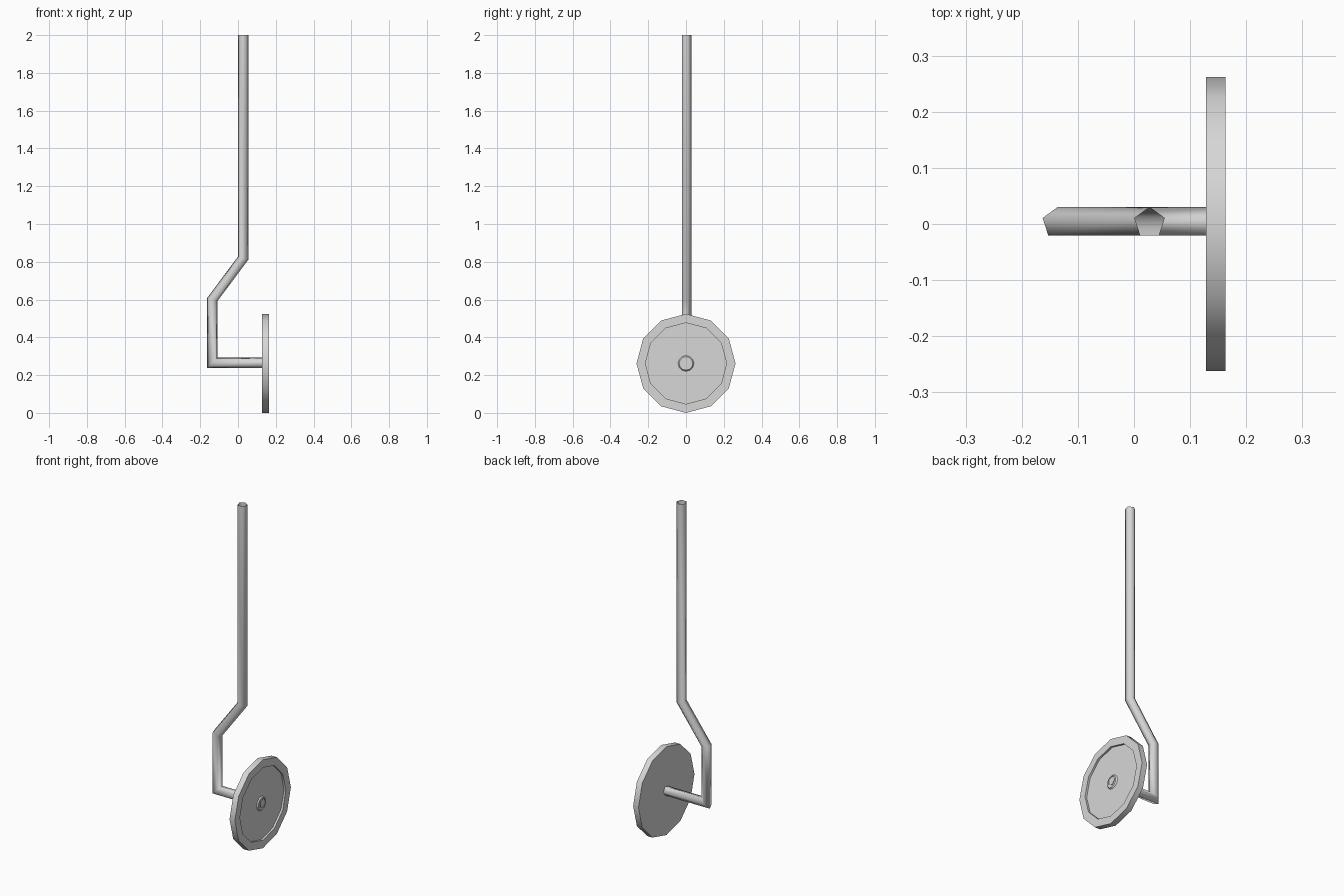
import bpy, bmesh, math
from mathutils import Vector

cube = bpy.data.objects.get("Cube")
if cube:
    bpy.data.objects.remove(cube, do_unlink=True)

grey = bpy.data.materials.new("plain_grey")
grey.use_nodes = True
grey.diffuse_color = (0.68, 0.68, 0.68, 1)
grey.node_tree.nodes["Principled BSDF"].inputs["Base Color"].default_value = grey.diffuse_color


def finish(name, bm, angle):
    """Turn the bmesh into a shaded object."""
    bmesh.ops.remove_doubles(bm, verts=bm.verts, dist=1e-5)
    bmesh.ops.recalc_face_normals(bm, faces=bm.faces)
    mesh = bpy.data.meshes.new(name)
    bm.to_mesh(mesh)
    bm.free()
    mesh.materials.append(grey)
    obj = bpy.data.objects.new(name, mesh)
    bpy.context.collection.objects.link(obj)
    bpy.ops.object.select_all(action='DESELECT')
    obj.select_set(True)
    bpy.context.view_layer.objects.active = obj
    bpy.ops.object.shade_smooth_by_angle(angle=math.radians(angle))
    return obj


def bent_tube(name, path, radius, sides, y0):
    """Sweep a polygon along a path in the xz plane, with mitred corners."""
    pts = [Vector(p) for p in path]
    normals = []
    for a, b in zip(pts, pts[1:]):
        d = (b - a).normalized()
        normals.append(Vector((d.y, -d.x)))
    bm = bmesh.new()
    rings = []
    for i, p in enumerate(pts):
        n1 = normals[max(i - 1, 0)]
        n2 = normals[min(i, len(normals) - 1)]
        mitre = (n1 + n2) / (1 + n1.dot(n2))
        ring = []
        for k in range(sides):
            a = math.tau * k / sides
            q = p + mitre * radius * math.sin(a)
            ring.append(bm.verts.new((q.x, y0 + radius * math.cos(a), q.y)))
        rings.append(ring)
    for r, s in zip(rings, rings[1:]):
        for k in range(sides):
            j = (k + 1) % sides
            bm.faces.new((r[k], r[j], s[j], s[k]))
    return finish(name, bm, 180)


def lathe_x(name, profile, sides, z0):
    """Spin a (x, radius) profile round a level axis along x."""
    bm = bmesh.new()
    verts = [bm.verts.new((x, 0, z0 + r)) for x, r in profile]
    edges = [bm.edges.new(pair) for pair in zip(verts, verts[1:])]
    bmesh.ops.spin(bm, geom=verts + edges, cent=(0, 0, z0), axis=(1, 0, 0),
                   angle=math.tau, steps=sides)
    return finish(name, bm, 35)


# Open five-sided crank handle, ending as the axle through the wheel
bent_tube("crank_rod",
          [(0.028, 2.0), (0.028, 0.82), (-0.136, 0.6), (-0.136, 0.265), (0.161, 0.265)],
          0.0283, 5, 0.002)

# Twelve-sided wheel: flat inner face, raised rim and small hub on the outer face
lathe_x("wheel",
        [(0.128, 0), (0.128, 0.262), (0.163, 0.262), (0.163, 0.215), (0.151, 0.215),
         (0.151, 0.042), (0.158, 0.036), (0.158, 0)],
        12, 0.262)
